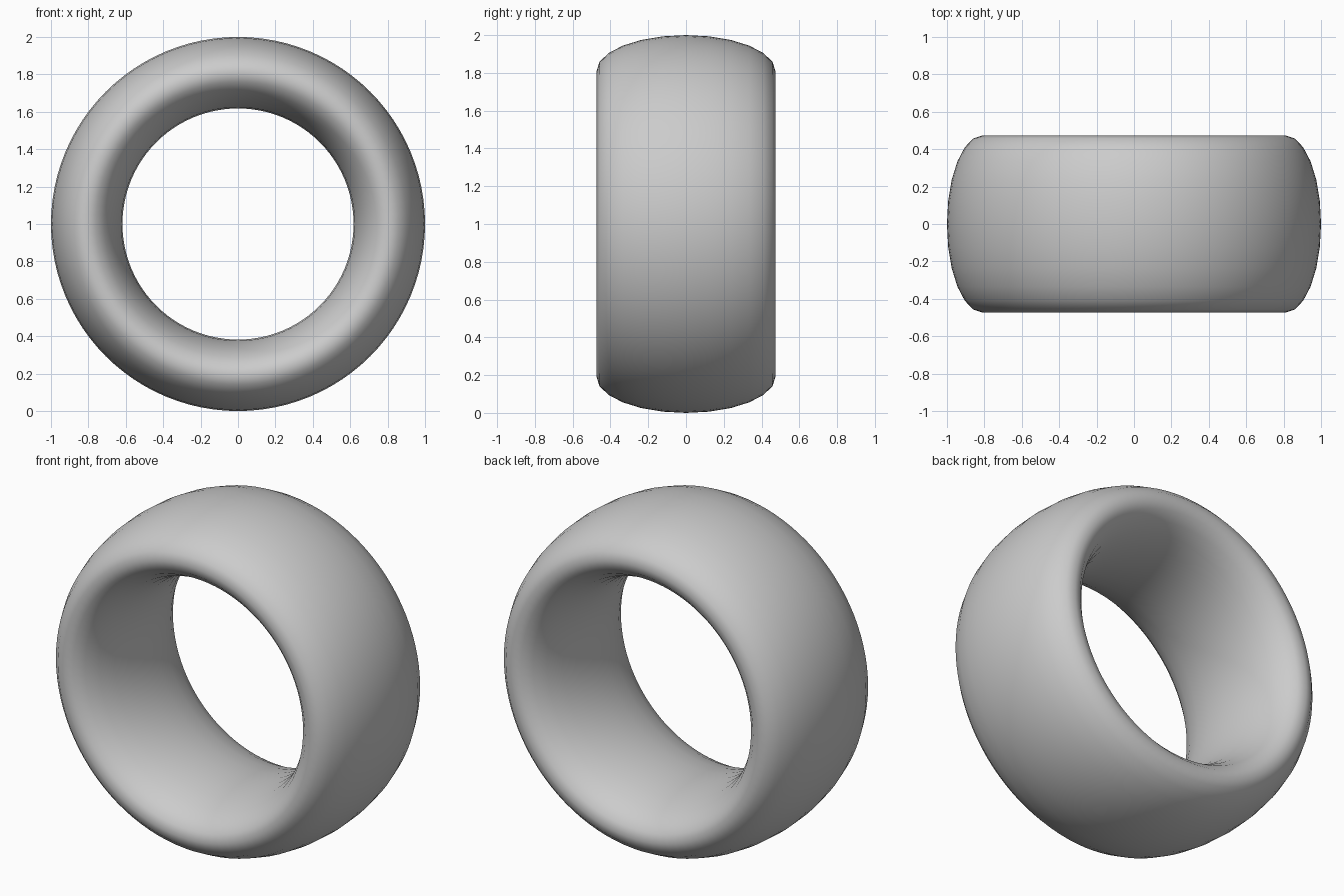
import bpy
import math

if "Cube" in bpy.data.objects:
    bpy.data.objects.remove(bpy.data.objects["Cube"])

# Ring: a torus standing upright, stretched along its axis into a wide band
MAJOR, MINOR, HALF_WIDTH = 0.809, 0.191, 0.474

bpy.ops.mesh.primitive_torus_add(
    major_radius=MAJOR, minor_radius=MINOR,
    major_segments=96, minor_segments=24,
    location=(0, 0, 1), rotation=(math.pi / 2, 0, 0))
ring = bpy.context.object
ring.name = "ring_band"
ring.scale = (1, 1, HALF_WIDTH / MINOR)
bpy.ops.object.transform_apply(location=False, rotation=True, scale=True)
bpy.ops.object.shade_smooth()
